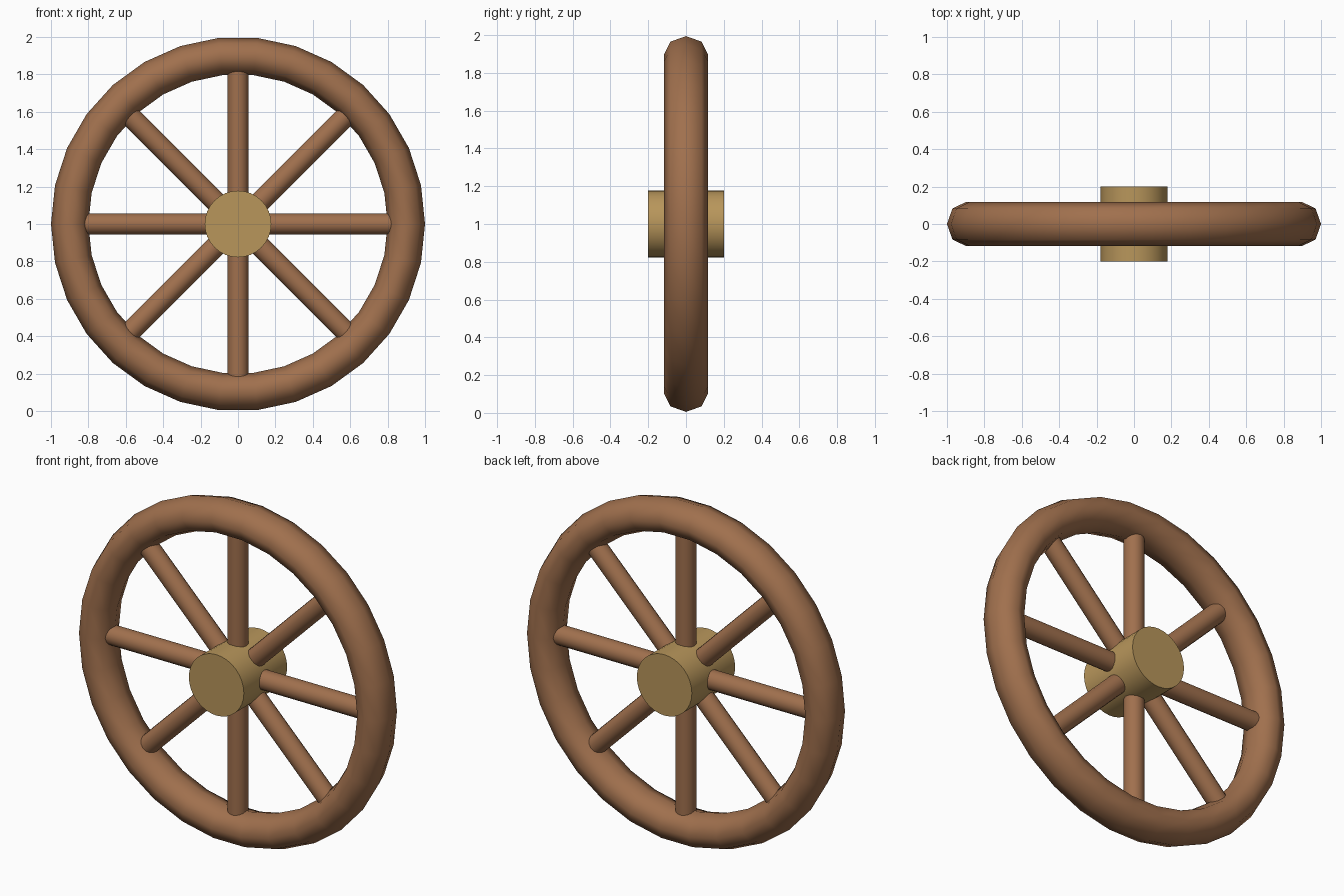
import bpy, math
from mathutils import Matrix, Vector

if "Cube" in bpy.data.objects:
    bpy.data.objects.remove(bpy.data.objects["Cube"])

CENTRE = Vector((0, 0, 1.0))


def material(name, rgb):
    m = bpy.data.materials.new(name)
    m.diffuse_color = (*rgb, 1)
    m.use_nodes = True
    m.node_tree.nodes["Principled BSDF"].inputs["Base Color"].default_value = m.diffuse_color
    return m


wood = material("brown_wood", (0.352, 0.162, 0.075))
brass = material("golden_hub", (0.479, 0.305, 0.105))


def finish(name, mat, angle):
    ob = bpy.context.object
    ob.name = ob.data.name = name
    ob.data.materials.append(mat)
    bpy.ops.object.shade_smooth_by_angle(angle=math.radians(angle))
    return ob


# rim: eight-sided ring, slightly wider along the axle
bpy.ops.mesh.primitive_torus_add(major_segments=30, minor_segments=8,
                                 major_radius=0.9, minor_radius=0.1)
rim = bpy.context.object
rim.data.transform(Matrix.Rotation(math.pi / 2, 4, 'X') @ Matrix.Diagonal((1, 1, 1.17, 1)))
rim.location = CENTRE
finish("rim", wood, 60)

# hub: short drum on the axle
bpy.ops.mesh.primitive_cylinder_add(vertices=32, radius=0.178, depth=0.4)
hub = bpy.context.object
hub.data.transform(Matrix.Rotation(math.pi / 2, 4, 'X'))
hub.location = CENTRE
finish("hub", brass, 40)

# eight spokes from inside the hub into the rim
INNER, OUTER = 0.1, 0.87
for i in range(8):
    a = i * math.pi / 4
    mid = (INNER + OUTER) / 2
    bpy.ops.mesh.primitive_cylinder_add(
        vertices=16, radius=0.056, depth=OUTER - INNER,
        location=CENTRE + Vector((math.sin(a), 0, math.cos(a))) * mid,
        rotation=(0, a, 0))
    finish(f"spoke_{i + 1}", wood, 40)
